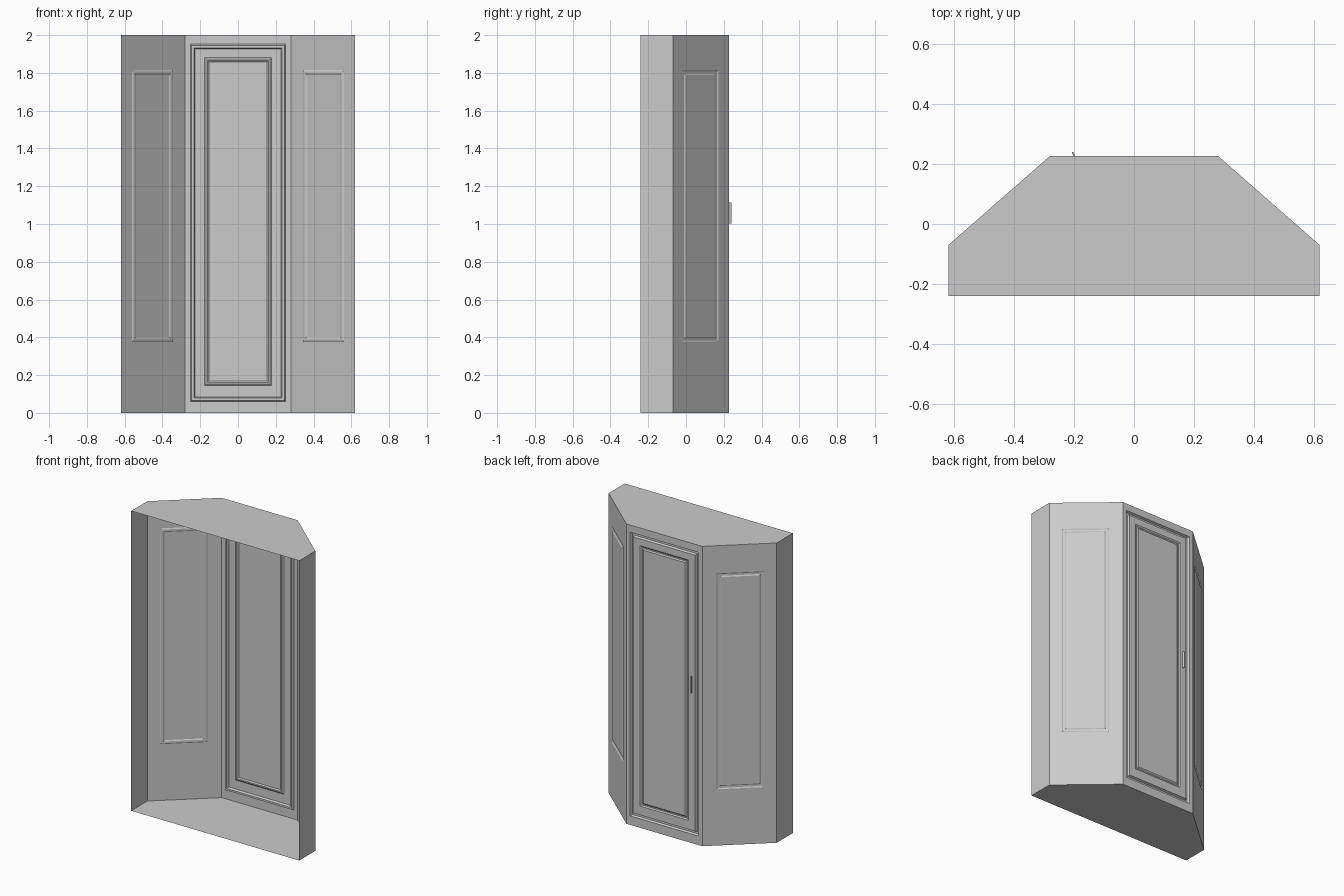
import bpy, bmesh
from mathutils import Vector

if "Cube" in bpy.data.objects:
    bpy.data.objects.remove(bpy.data.objects["Cube"])

BACK, MID, FRONT, W, D, H = -0.24, -0.07, 0.228, 0.62, 0.28, 2.0


def make_object(name, bm):
    me = bpy.data.meshes.new(name)
    bm.to_mesh(me)
    bm.free()
    ob = bpy.data.objects.new(name, me)
    bpy.context.collection.objects.link(ob)
    return ob


def mirror_x(ob):
    ob.modifiers.new("Mirror", 'MIRROR').use_axis[0] = True


def panelled_wall(name, a, b, rings):
    """Sheet wall from plan point a to b; rings are (u0, u1, z0, z1, depth)."""
    a, b = Vector((*a, 0)), Vector((*b, 0))
    u = (b - a).normalized()
    n = Vector((-u.y, u.x, 0))  # outward when walking from left to right
    bm = bmesh.new()
    prev = None
    for u0, u1, z0, z1, d in rings:
        ring = [bm.verts.new(a + u * p + Vector((0, 0, z)) - n * d)
                for p, z in ((u0, z0), (u0, z1), (u1, z1), (u1, z0))]
        if prev:
            for i in range(4):
                j = (i + 1) % 4
                bm.faces.new((prev[i], prev[j], ring[j], ring[i]))
        prev = ring
    bm.faces.new(prev)
    return make_object(name, bm)


def inset_rings(rect, steps):
    u0, u1, z0, z1 = rect
    return [(u0 + i, u1 - i, z0 + i, z1 - i, d) for i, d in steps]


# Front wall with door groove and inner door moulding
c = D
door = [(0, 2 * D, 0, H, 0)]
door += inset_rings((c - .252, c + .252, .06, 1.952),
                    [(0, 0), (.006, .014), (.019, .014), (.025, 0)])
door += inset_rings((c - .178, c + .178, .145, 1.882),
                    [(0, 0), (.008, .006), (.016, .006), (.024, 0)])
panelled_wall("front_wall_with_door", (-D, FRONT), (D, FRONT), door)

# Angled side walls with shallow moulded panels
L = (Vector((-D, FRONT)) - Vector((-W, MID))).length
side = [(0, L, 0, H, 0)]
side += inset_rings((.17 * L, .81 * L, .375, 1.815),
                    [(0, 0), (.007, .004), (.019, .004), (.026, 0)])
mirror_x(panelled_wall("angled_walls", (-W, MID), (-D, FRONT), side))

# Plain end walls
mirror_x(panelled_wall("end_walls", (-W, BACK), (-W, MID), [(0, MID - BACK, 0, H, 0)]))

# Roof and floor sheets; the back stays open
outline = [(-W, BACK), (W, BACK), (W, MID), (D, FRONT), (-D, FRONT), (-W, MID)]
for name, z in (("roof", H), ("floor", 0)):
    bm = bmesh.new()
    pts = outline if z else outline[::-1]
    bm.faces.new([bm.verts.new((x, y, z)) for x, y in pts])
    make_object(name, bm)

# Slim, slanted door handle
profile = [(-.197, FRONT), (-.203, FRONT), (-.208, .240), (-.202, .240)]
bm = bmesh.new()
face = bm.faces.new([bm.verts.new((x, y, 1.003)) for x, y in profile])
ext = bmesh.ops.extrude_face_region(bm, geom=[face])
bmesh.ops.translate(bm, vec=(0, 0, .112),
                    verts=[v for v in ext["geom"] if isinstance(v, bmesh.types.BMVert)])
bmesh.ops.recalc_face_normals(bm, faces=bm.faces)
make_object("door_handle", bm)
